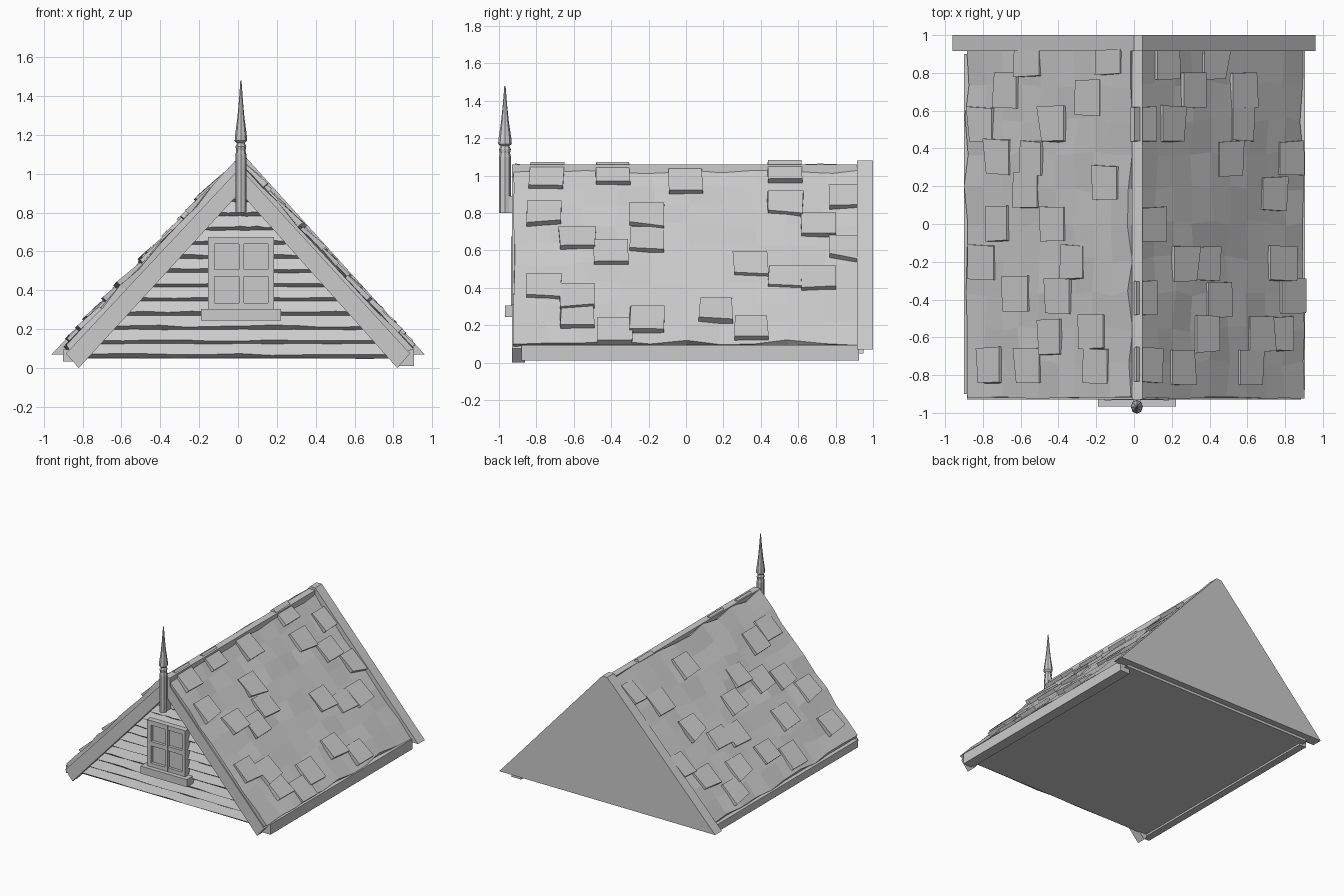
import bpy, random

if "Cube" in bpy.data.objects:
    bpy.data.objects.remove(bpy.data.objects["Cube"])
random.seed(4)
J = lambda a: random.uniform(-a, a)


def mesh(name, verts, faces):
    me = bpy.data.meshes.new(name)
    me.from_pydata(verts, [], faces)
    ob = bpy.data.objects.new(name, me)
    bpy.context.collection.objects.link(ob)
    bpy.context.view_layer.objects.active = ob
    bpy.ops.object.mode_set(mode='EDIT')
    bpy.ops.mesh.select_all(action='SELECT')
    bpy.ops.mesh.normals_make_consistent(inside=False)
    bpy.ops.object.mode_set(mode='OBJECT')
    return ob


def prism(name, pts, y0, y1):
    """Extrude an x/z outline along y."""
    n = len(pts)
    v = [(x, y0, z) for x, z in pts] + [(x, y1, z) for x, z in pts]
    f = [tuple(range(n)), tuple(range(2 * n - 1, n - 1, -1))]
    f += [(i, i + n, (i + 1) % n + n, (i + 1) % n) for i in range(n)]
    return mesh(name, v, f)


def box(name, x0, x1, y0, y1, z0, z1):
    return prism(name, [(x0, z0), (x1, z0), (x1, z1), (x0, z1)], y0, y1)


def slope(side, x, y, n):
    """Point on a roof slope, raised n along the slope normal."""
    return (side * (x + n * 0.734), y, 1.07 - 1.08 * x + n * 0.679)


# Solid attic core, back gable slab, ridge beam
prism("attic_core", [(-.87, .05), (.87, .05), (.02, .99)], -.87, .95)
prism("back_gable", [(-.96, .07), (.96, .07), (.045, 1.08), (0, 1.08)], .915, 1)
box("ridge_beam", -.01, .045, -.93, .92, .98, 1.06)

# Uneven roof slopes
COLS, ROWS = 10, 9
for side, label in ((1, "right"), (-1, "left")):
    top, low = [], []
    for r in range(ROWS + 1):
        x = .02 + .87 * r / ROWS
        for c in range(COLS + 1):
            y = -.92 + 1.84 * c / COLS
            dx, dy = J(.012), (J(.02) if 0 < c < COLS else J(.006))
            top.append(slope(side, x + dx, y + dy, J(.009)))
            low.append(slope(side, x, y, -.04))
    n, w = len(top), COLS + 1
    quads = [(r * w + c, r * w + c + 1, (r + 1) * w + c + 1, (r + 1) * w + c)
             for r in range(ROWS) for c in range(COLS)]
    rim = ([c for c in range(w)] + [r * w + COLS for r in range(1, ROWS + 1)]
           + [ROWS * w + c for c in range(COLS - 1, -1, -1)]
           + [r * w for r in range(ROWS - 1, 0, -1)])
    faces = quads + [tuple(i + n for i in q[::-1]) for q in quads]
    faces += [(a, b, b + n, a + n) for a, b in zip(rim, rim[1:] + rim[:1])]
    mesh(label + "_roof", top + low, faces)

# Raised shingles: (y centre, x of lower edge)
right = [(-.75, .12), (-.39, .12), (.0, .15), (.53, .11), (.53, .26), (.86, .23),
         (-.76, .31), (-.21, .32), (.71, .37), (-.21, .44), (-.58, .44), (-.4, .5),
         (.35, .56), (.86, .48), (-.76, .67), (-.58, .72), (.53, .63), (.16, .79),
         (-.21, .83), (-.58, .82), (-.38, .89), (.35, .88), (.71, .63)]
left = [(.88, .18), (.87, .61), (.67, .29), (.53, .48), (.36, .77), (.22, .2),
        (.35, .6), (.0, .48), (0, .78), (-.2, .38), (-.37, .67), (-.57, .27),
        (-.38, .45), (-.75, .82), (-.75, .61), (-.75, .25), (-.6, .5), (.53, .86),
        (.71, .73), (-.2, .85), (.18, .62)]
for side, label, spots in ((1, "right", right), (-1, "left", left)):
    v, f = [], []
    for y, x in spots:
        y0, y1 = max(y - .092, -.92), min(y + .092, .92)
        xa, xb = x + J(.014), x + J(.014)
        h = .028 + J(.006)
        up = x - .115
        b = len(v)
        for n0, n1 in ((-.02, -.02), (h, .012)):
            v += [slope(side, xa, y0, n0), slope(side, xb, y1, n0),
                  slope(side, up, y1 + J(.01), n1), slope(side, up, y0 + J(.01), n1)]
        f += [tuple(b + i for i in q) for q in
              ((0, 1, 2, 3), (4, 7, 6, 5), (0, 4, 5, 1), (1, 5, 6, 2), (2, 6, 7, 3), (3, 7, 4, 0))]
    mesh(label + "_shingles", v, f)

# Clapboard front wall: slanted boards with uneven lower lips
v, f, SEG, PITCH = [], [], 10, .073
for i in range(12):
    z0 = .05 + i * PITCH
    b = len(v)
    for y, z, wob in ((-.868, z0, .003), (-.9, z0 + .02, .005), (-.872, z0 + PITCH + .004, 0)):
        half = (.97 - z) / 1.1
        for s in range(SEG + 1):
            v.append((.01 + half * (2 * s / SEG - 1), y, z + J(wob)))
    for k in range(2):
        f += [(b + k * (SEG + 1) + s, b + k * (SEG + 1) + s + 1,
               b + (k + 1) * (SEG + 1) + s + 1, b + (k + 1) * (SEG + 1) + s) for s in range(SEG)]
mesh("clapboards", v, f)

# Bargeboards and eave beams
for side, label in ((1, "right"), (-1, "left")):
    prism(label + "_bargeboard",
          [(.01, 1.03), (side * .885, .075), (side * .82, 0), (.01, .905)], -.93, -.86)
box("right_eave_beam", .82, .905, -.88, .925, .012, .095)
box("left_eave_beam", -.9, -.84, -.9, .9, .035, .095)

# Window: frame, glazing bars, panes and sill
box("window_panes", -.14, .17, -.91, -.87, .29, .66)
for i, (a, b) in enumerate(((-.155, -.12), (.004, .03), (.155, .185))):
    box(f"window_upright_{i}", a, b, -.935, -.87, .275, .675)
for i, (a, b) in enumerate(((.275, .335), (.472, .508), (.638, .675))):
    box(f"window_rail_{i}", -.15, .18, -.933, -.87, a, b)
box("window_sill", -.19, .222, -.967, -.87, .245, .305)

# Finial, eight sided
bpy.ops.mesh.primitive_circle_add(vertices=8, radius=1)
bpy.data.objects.remove(bpy.context.object)
import math
prof = [(.028, .8), (.028, 1.1), (.024, 1.12), (.028, 1.14), (.02, 1.158),
        (.032, 1.17), (.03, 1.2), (.018, 1.29), (.01, 1.38), (.003, 1.48)]
v = [(.015 + r * math.cos(math.pi * k / 4), -.968 + r * 1.14 * math.sin(math.pi * k / 4), z)
     for r, z in prof for k in range(8)]
f = [(i * 8 + k, i * 8 + (k + 1) % 8, i * 8 + 8 + (k + 1) % 8, i * 8 + 8 + k)
     for i in range(len(prof) - 1) for k in range(8)]
f += [tuple(range(8)), tuple(range(len(v) - 8, len(v)))]
mesh("finial", v, f)
box("finial_bracket", -.005, .035, -.95, -.9, .8, .89)
